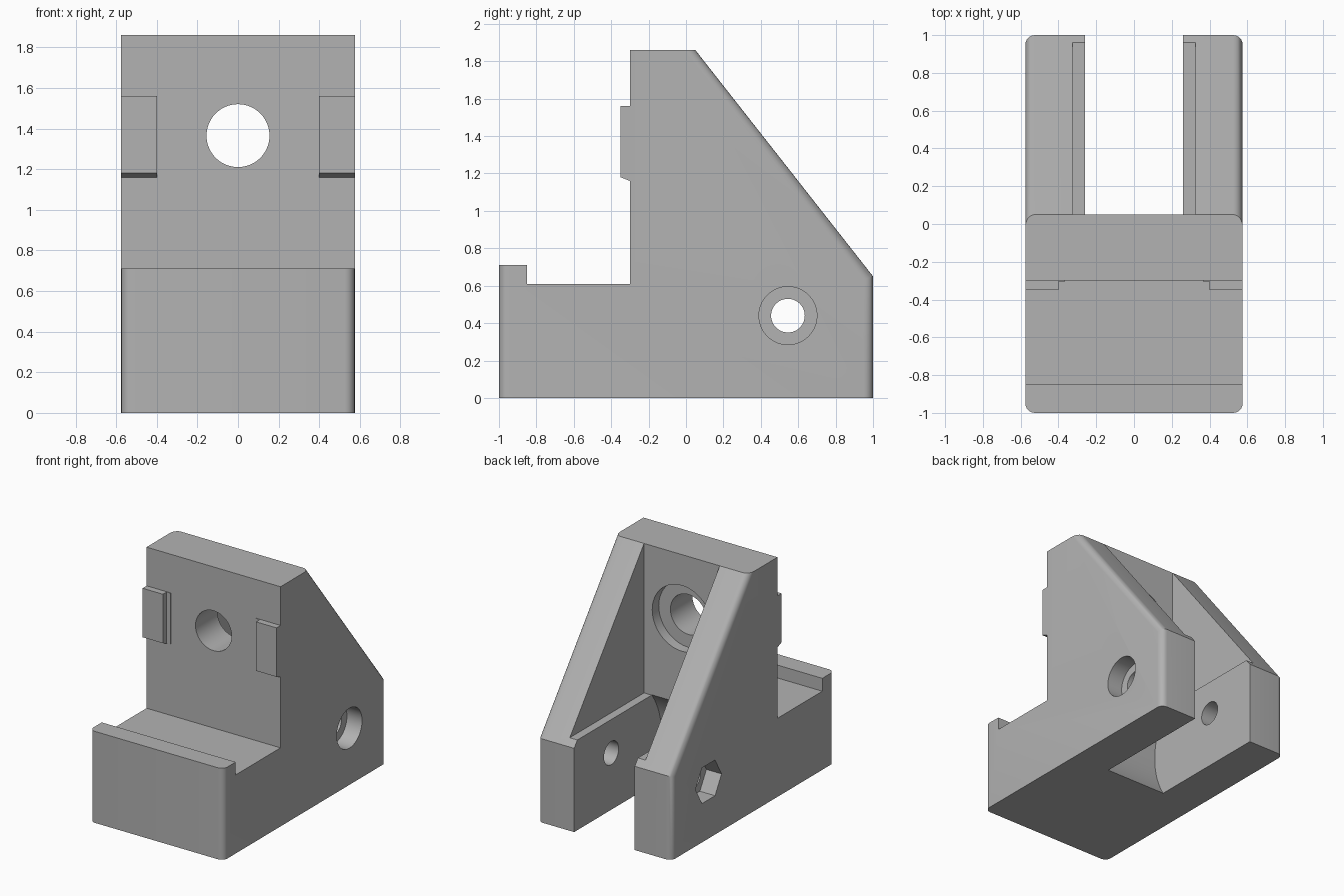
import bpy
import bmesh
from math import cos, sin, pi, radians
from mathutils import Vector

if "Cube" in bpy.data.objects:
    bpy.data.objects.remove(bpy.data.objects["Cube"], do_unlink=True)

grey = bpy.data.materials.new("plain_grey")
grey.use_nodes = True
colour = (0.45, 0.45, 0.45, 1)
grey.diffuse_color = colour
grey.node_tree.nodes["Principled BSDF"].inputs["Base Color"].default_value = colour

HALF = 0.575      # half width of the body
SLOT = 0.26       # half width of the wheel slot
AXLE = (0.545, 0.44)
BORE_Z = 1.365


def prism(name, outline, start, end, axis="x", round_edge=None):
    """Extrude an outline along x (points y, z) or along y (points x, z)."""
    def place(p, t):
        return Vector((t, p[0], p[1])) if axis == "x" else Vector((p[0], t, p[1]))
    bm = bmesh.new()
    verts = [bm.verts.new(place(p, start)) for p in outline]
    face = bm.faces.new(verts)
    made = bmesh.ops.extrude_face_region(bm, geom=[face])["geom"]
    moved = [v for v in made if isinstance(v, bmesh.types.BMVert)]
    shift = place((0, 0), end - start)
    bmesh.ops.translate(bm, verts=moved, vec=shift)
    bmesh.ops.recalc_face_normals(bm, faces=bm.faces)
    if round_edge:
        edges = [e for e in bm.edges if round_edge(e)]
        bmesh.ops.bevel(bm, geom=edges, offset=0.05, segments=6,
                        profile=0.5, affect="EDGES", clamp_overlap=True)
    mesh = bpy.data.meshes.new(name)
    bm.to_mesh(mesh)
    bm.free()
    mesh.materials.append(grey)
    obj = bpy.data.objects.new(name, mesh)
    bpy.context.collection.objects.link(obj)
    return obj


def rect(a0, a1, b0, b1):
    return [(a0, b0), (a1, b0), (a1, b1), (a0, b1)]


def ring(centre, radius, sides=64):
    return [(centre[0] + radius * cos(2 * pi * i / sides),
             centre[1] + radius * sin(2 * pi * i / sides)) for i in range(sides)]


def activate(obj):
    bpy.ops.object.select_all(action="DESELECT")
    obj.select_set(True)
    bpy.context.view_layer.objects.active = obj


def cut(target, cutter):
    cutter.hide_render = True
    mod = target.modifiers.new("cut", "BOOLEAN")
    mod.operation = "DIFFERENCE"
    mod.solver = "EXACT"
    mod.object = cutter
    activate(target)
    bpy.ops.object.modifier_apply(modifier=mod.name)
    bpy.data.objects.remove(cutter, do_unlink=True)


def outer_corner(edge):
    """Upright corners at front and back, and the sloping rear edges."""
    a, b = (v.co for v in edge.verts)
    if abs(a.x - b.x) > 0.01 or abs(a.z - b.z) < 0.2:
        return False
    return max(a.y, b.y) > 0.9 or max(a.y, b.y) < -0.9


# Body: stepped front, tall upright and sloping gusset
side = [(-1, 0), (1, 0), (1, 0.65), (0.05, 1.86), (-0.30, 1.86),
        (-0.30, 0.61), (-0.85, 0.61), (-0.85, 0.71), (-1, 0.71)]
body = prism("bracket_body", side, -HALF, HALF, round_edge=outer_corner)

# Wheel slot with its round end, and the wider pocket above
cut(body, prism("slot_cutter", rect(0.05, 1.2, -0.1, 0.9), -SLOT, SLOT))
cut(body, prism("wheel_cutter", ring((0.545, 0.33), 0.62, 96), -SLOT, SLOT))
cut(body, prism("pocket_cutter", rect(0.05, 1.2, 0.70, 2.1), -0.325, 0.325))

# Bore through the upright with a shallow counterbore behind
cut(body, prism("bore_cutter", ring((0, BORE_Z), 0.155), -0.6, 0.3, "y"))
cut(body, prism("counterbore_cutter", ring((0, BORE_Z), 0.255), -0.03, 0.3, "y"))

# Axle hole, bolt head recess on one side and hex nut recess on the other
cut(body, prism("axle_cutter", ring(AXLE, 0.09, 48), -0.8, 0.8))
cut(body, prism("bolt_cutter", ring(AXLE, 0.155), HALF - 0.13, 0.8))
cut(body, prism("nut_cutter", ring(AXLE, 0.16, 6), -0.8, 0.13 - HALF))

activate(body)
bpy.ops.object.shade_smooth_by_angle(angle=radians(30))

# Locating tabs on the front of the upright, each with a thin inner strip
tab = [(-0.28, 1.16), (-0.30, 1.16), (-0.35, 1.18), (-0.35, 1.56), (-0.28, 1.56)]
for name, s in (("left", 1), ("right", -1)):
    prism(name + "_tab", tab, s * 0.40, s * HALF)
    prism(name + "_tab_strip", rect(-0.304, -0.298, 1.165, 1.56), s * 0.365, s * 0.40)
